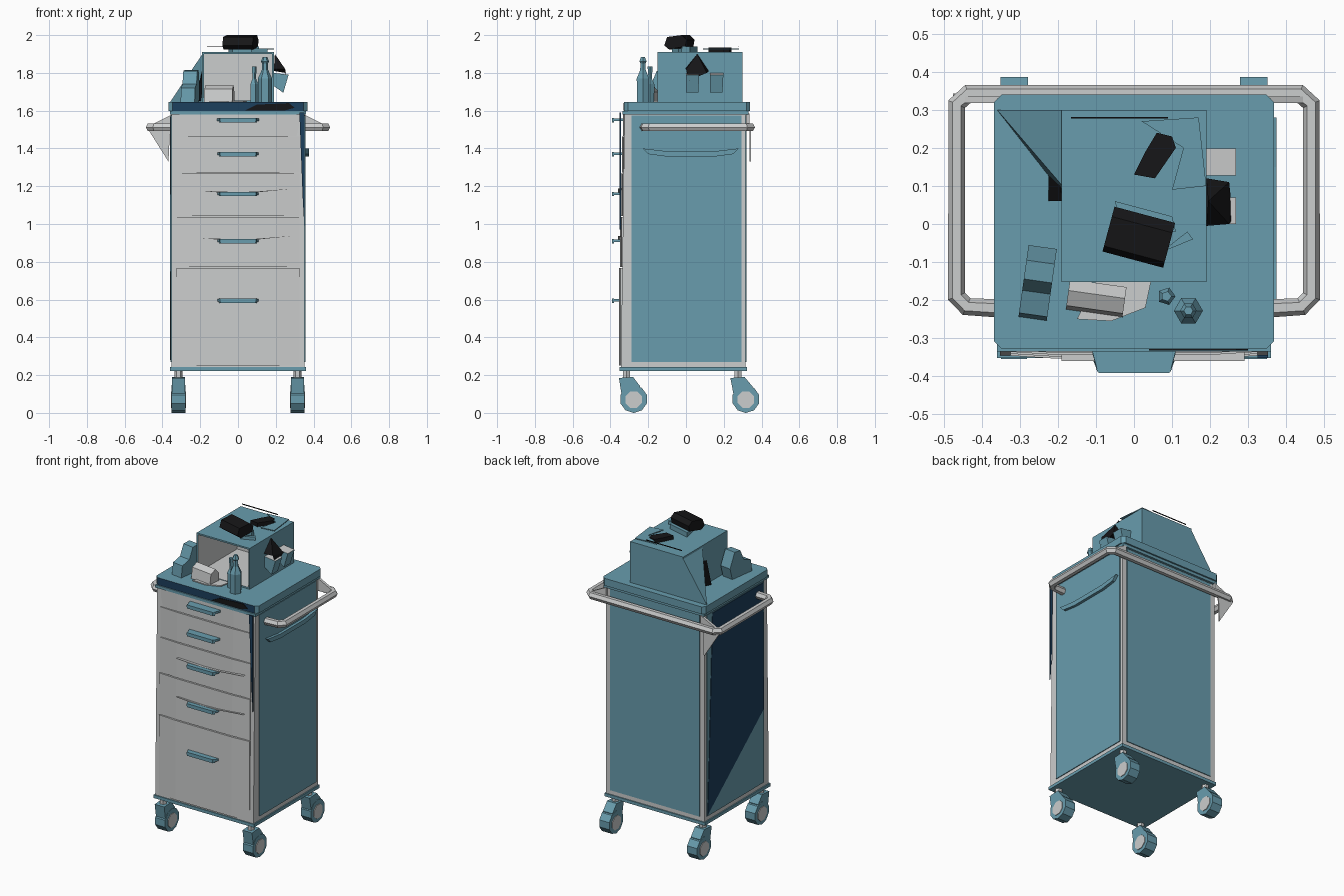
import bpy, bmesh, math
from mathutils import Vector, Matrix

if "Cube" in bpy.data.objects:
    bpy.data.objects.remove(bpy.data.objects["Cube"])


def material(name, rgb):
    m = bpy.data.materials.new(name)
    m.diffuse_color = (*rgb, 1)
    m.use_nodes = True
    m.node_tree.nodes["Principled BSDF"].inputs["Base Color"].default_value = m.diffuse_color
    return m


TEAL = material("teal_blue", (0.14, 0.335, 0.42))
GREY = material("light_grey", (0.60, 0.61, 0.61))
NAVY = material("dark_navy", (0.012, 0.05, 0.11))
BLACK = material("black", (0.008, 0.008, 0.009))


def mesh(name, verts, faces, *mats):
    me = bpy.data.meshes.new(name)
    me.from_pydata(verts, [], faces)
    ob = bpy.data.objects.new(name, me)
    bpy.context.collection.objects.link(ob)
    for m in mats:
        me.materials.append(m)
    bm = bmesh.new()
    bm.from_mesh(me)
    bmesh.ops.recalc_face_normals(bm, faces=bm.faces)
    bm.to_mesh(me)
    bm.free()
    return ob


def prism(name, pts, axis, lo, hi, *mats):
    """Extrude a 2D outline along an axis (outline uses the other two axes in order)."""
    def put(p, d):
        v = list(p)
        v.insert(axis, d)
        return v
    n = len(pts)
    verts = [put(p, lo) for p in pts] + [put(p, hi) for p in pts]
    faces = [list(range(n))[::-1], list(range(n, 2 * n))]
    faces += [(i, (i + 1) % n, n + (i + 1) % n, n + i) for i in range(n)]
    return mesh(name, verts, faces, *mats)


def box(name, x0, x1, y0, y1, z0, z1, *mats):
    return prism(name, [(x0, y0), (x1, y0), (x1, y1), (x0, y1)], 2, z0, z1, *mats)


def turn(ob, centre, angle, axis='Z'):
    c = Vector(centre)
    ob.data.transform(Matrix.Translation(c) @ Matrix.Rotation(angle, 4, axis) @ Matrix.Translation(-c))


def lathe(name, profile, x, y, sides, mat):
    verts, faces = [], []
    for r, z in profile:
        verts += [(x + r * math.cos(2 * math.pi * i / sides),
                   y + r * math.sin(2 * math.pi * i / sides), z) for i in range(sides)]
    for k in range(len(profile) - 1):
        for i in range(sides):
            j = (i + 1) % sides
            faces.append((k * sides + i, k * sides + j, (k + 1) * sides + j, (k + 1) * sides + i))
    faces += [list(range(sides)), list(range(len(verts) - sides, len(verts)))]
    return mesh(name, verts, faces, mat)


def by_rule(ob, rule):
    for p in ob.data.polygons:
        p.material_index = rule(p)


def ring(cy, cz, r, n):
    return [(cy + r * math.cos(2 * math.pi * (i + .5) / n), cz + r * math.sin(2 * math.pi * (i + .5) / n))
            for i in range(n)]


# Cabinet body with a front that leans out slightly at the bottom
prism("cabinet_body", [(-0.345, 0.24), (0.315, 0.24), (0.315, 1.6), (-0.325, 1.6)], 0, -0.352, 0.352, GREY)
box("base_plate", -0.36, 0.36, -0.352, 0.322, 0.222, 0.242, TEAL)
box("right_panel", 0.35, 0.357, -0.288, 0.295, 0.27, 1.575, TEAL)
box("left_panel", -0.357, -0.35, -0.288, 0.295, 0.27, 1.575, TEAL)
box("back_panel", -0.32, 0.32, 0.31, 0.32, 0.27, 1.575, TEAL)
prism("left_panel_dark", [(0.29, 0.28), (-0.285, 0.75), (-0.275, 1.57), (0.24, 1.57)], 0, -0.36, -0.356, NAVY)
prism("front_edge_dark", [(0.325, 1.59), (0.352, 1.59), (0.352, 0.97), (0.342, 1.15)], 1, -0.352, -0.344, NAVY)

# Drawer fronts, slightly bowed, each with a ledge pull
edges = [0.25, 0.77, 1.04, 1.27, 1.465, 1.592]
pulls = [0.595, 0.91, 1.16, 1.37, 1.55]
for i, zp in enumerate(pulls):
    z0, z1 = edges[i] + 0.002, edges[i + 1] - 0.002
    lean = -0.02 * (1 - i / 4)
    f = -0.326 + lean
    w = 0.325
    prism(f"drawer_front_{i+1}", [(-w, -0.31), (-w, f), (-0.2, f - 0.008), (0.2, f - 0.008), (w, f), (w, -0.31)],
          2, z0, z1, GREY)
    prism(f"drawer_pull_{i+1}", [(-0.112, f), (-0.095, -0.39), (0.095, -0.39), (0.112, f)],
          2, zp - 0.006, zp + 0.008, TEAL)
    prism(f"drawer_pull_lip_{i+1}", [(-0.1, -0.381), (-0.092, -0.391), (0.092, -0.391), (0.1, -0.381)],
          2, zp - 0.013, zp + 0.01, TEAL)

# Thin bowed grey ledges on the middle drawers
for z in (0.925, 1.175):
    prism("drawer_ledge", [(-0.19, z), (0.0, z - 0.018), (0.29, z + 0.012), (0.1, z - 0.003), (0.0, z - 0.006)],
          1, -0.36, -0.335, GREY)

# Worktop: dark front edge, chamfered corners
X, F, B, c = 0.368, -0.328, 0.34, 0.02
outline = [(-X, F + c), (-X + c, F), (X - c, F), (X, F + c), (X, B - c), (X - c, B), (-X + c, B), (-X, B - c)]
box("worktop_rim", -0.36, 0.36, -0.335, 0.33, 1.58, 1.598, TEAL)
top = prism("worktop", outline, 2, 1.598, 1.645, TEAL, NAVY)
by_rule(top, lambda p: 1 if p.normal.y < -0.9 else 0)
prism("worktop_edge_dark", [(0.04, 1.602), (0.25, 1.602), (0.3, 1.615), (0.27, 1.64), (0.1, 1.632)],
      1, F - 0.004, F + 0.002, BLACK)

# Wrap-around push rail
half = [(0.35, -0.222), (0.44, -0.217), (0.466, -0.19), (0.466, 0.315), (0.435, 0.343)]
path = half + [(-x, y) for x, y in reversed(half)]
cu = bpy.data.curves.new("push_rail", 'CURVE')
cu.dimensions = '3D'
cu.bevel_depth = 0.024
cu.bevel_resolution = 1
cu.use_fill_caps = True
sp = cu.splines.new('POLY')
sp.use_smooth = False
sp.points.add(len(path) - 1)
for p, (x, y) in zip(sp.points, path):
    p.co = (x, y, 1.512, 1)
cu.materials.append(GREY)
rail = bpy.data.objects.new("push_rail", cu)
bpy.context.collection.objects.link(rail)
bpy.context.view_layer.objects.active = rail
rail.select_set(True)
bpy.ops.object.convert(target='MESH')
for s in (-1, 1):
    prism("rail_gusset", [(s * 0.34, 1.585), (s * 0.46, 1.525), (s * 0.46, 1.5), (s * 0.34, 1.5)],
          1, 0.318, 0.335, GREY)
prism("rail_brace", [(-0.475, 1.5), (-0.36, 1.5), (-0.368, 1.33)], 1, 0.335, 0.343, GREY)

# Sagging tray lip on the right side
prism("side_lip", [(-0.23, 1.4), (-0.2, 1.37), (-0.1, 1.357), (0.15, 1.357), (0.25, 1.37), (0.28, 1.4),
                   (0.15, 1.385), (-0.1, 1.385)], 0, 0.355, 0.375, TEAL)

# Casters
for sx in (-1, 1):
    for ys, yw in ((-0.315, -0.277), (0.275, 0.317)):
        x = sx * 0.315
        lathe("caster_stem", [(0.022, 0.17), (0.022, 0.225)], x, ys, 6, GREY)
        prism("caster_wheel", ring(yw, 0.073, 0.0735, 10), 0, x - 0.036, x + 0.036, TEAL)
        prism("caster_fork", [(ys - 0.04, 0.185), (ys + 0.035, 0.19), (yw + 0.035, 0.14), (yw + 0.02, 0.07),
                              (yw - 0.06, 0.07)], 0, x - 0.034, x + 0.034, TEAL)
        prism("caster_hub", ring(yw, 0.07, 0.047, 8), 0, x - 0.04, x + 0.04, GREY)

# Open-front cabinet on the worktop
cab = box("top_cabinet", -0.19, 0.19, -0.152, 0.3, 1.645, 1.91, TEAL, GREY)
bm = bmesh.new()
bm.from_mesh(cab.data)
bm.normal_update()
front = [f for f in bm.faces if f.normal.y < -0.9]
bmesh.ops.inset_region(bm, faces=front, thickness=0.014)
ext = bmesh.ops.extrude_discrete_faces(bm, faces=front)
inner = ext["faces"][0]
bmesh.ops.translate(bm, verts=inner.verts, vec=(0, 0.4, 0))
inner.material_index = 1
for e in inner.edges:
    for f in e.link_faces:
        f.material_index = 1
bm.to_mesh(cab.data)
bm.free()
# Sloping wedge at its back left corner
mesh("cabinet_wedge", [(-0.36, 0.3, 1.645), (-0.188, 0.3, 1.645), (-0.188, 0.3, 1.9), (-0.188, 0.08, 1.645),
                       (-0.188, 0.1, 1.9)], [(0, 1, 2), (0, 2, 4), (0, 4, 3), (0, 3, 1), (1, 3, 4, 2)], TEAL)
mesh("left_dark_clip", [(-0.225, 0.15, 1.67), (-0.225, 0.06, 1.65), (-0.19, 0.06, 1.80), (-0.195, 0.15, 1.82),
                        (-0.19, 0.1, 1.65)], [(0, 1, 4), (1, 2, 4), (0, 4, 3), (0, 3, 2, 1), (4, 2, 3)], BLACK)

# Two holders on the right of the cabinet, with a dark clip above
for y in (0.0, 0.128):
    h = mesh("side_holder", [(0.19, y, 1.73), (0.24, y, 1.695), (0.24, y + 0.065, 1.695), (0.19, y + 0.065, 1.73),
                             (0.19, y, 1.8), (0.268, y, 1.79), (0.268, y + 0.07, 1.79), (0.19, y + 0.07, 1.8)],
             [(0, 1, 2, 3), (0, 1, 5, 4), (1, 2, 6, 5), (2, 3, 7, 6), (4, 5, 6, 7)], TEAL, GREY)
    by_rule(h, lambda p: 1 if p.normal.z > 0.8 else 0)
mesh("dark_clip", [(0.19, -0.005, 1.82), (0.25, 0.0, 1.82), (0.25, 0.11, 1.80), (0.19, 0.12, 1.81),
                   (0.195, 0.06, 1.90), (0.26, 0.015, 1.76)],
     [(0, 1, 4), (1, 2, 4), (2, 3, 4), (0, 3, 2, 1), (1, 5, 2)], BLACK)

# Dark device lying on the cabinet, with cable, flat sheet and teal offcuts
d = prism("device_body", [(-0.06, 1.945), (-0.035, 1.925), (0.055, 1.94), (0.062, 1.975), (0.035, 2.0),
                          (-0.045, 1.99)], 0, -0.08, 0.085, BLACK)
turn(d, (0, 0, 1.96), math.radians(-15))
d.data.transform(Matrix.Translation((0.01, -0.035, 0)))
prism("device_stand", [(-0.05, 0.06), (0.1, 0.02), (0.11, -0.02), (-0.03, -0.03)], 2, 1.908, 1.94, TEAL)
prism("dark_pad", [(0.0, 0.13), (0.055, 0.12), (0.11, 0.2), (0.1, 0.23), (0.06, 0.24), (0.03, 0.19)],
      2, 1.91, 1.935, BLACK)
box("cable", -0.165, 0.09, 0.277, 0.281, 1.936, 1.941, BLACK)
prism("thin_sheet", [(0.02, 0.27), (0.17, 0.28), (0.19, 0.1), (0.1, 0.09), (0.13, 0.2)], 2, 1.925, 1.93, TEAL)
prism("small_wedge", [(0.07, -0.075), (0.14, -0.02), (0.155, -0.04)], 2, 1.908, 1.93, TEAL)

# Bottles and supplies on the worktop
lathe("tall_bottle", [(0.036, 1.645), (0.038, 1.77), (0.017, 1.815), (0.015, 1.85), (0.022, 1.86), (0.012, 1.885)],
      0.143, -0.228, 6, TEAL)
lathe("slim_bottle", [(0.022, 1.645), (0.024, 1.74), (0.01, 1.77), (0.014, 1.835)], 0.085, -0.19, 5, TEAL)
p = prism("tissue_pack", [(-0.235, 1.645), (-0.155, 1.645), (-0.155, 1.70), (-0.185, 1.735), (-0.225, 1.715)],
          0, -0.175, -0.025, GREY)
turn(p, (-0.1, -0.2, 1.65), math.radians(-8))
prism("folded_cloth", [(-0.15, -0.25), (-0.06, -0.255), (0.03, -0.22), (0.045, -0.15), (-0.1, -0.15)],
      2, 1.644, 1.652, GREY)
t = prism("dispenser", [(-0.25, 1.645), (-0.08, 1.645), (-0.06, 1.72), (-0.1, 1.815), (-0.15, 1.81),
                        (-0.18, 1.74), (-0.24, 1.72)], 0, -0.29, -0.215, TEAL)
turn(t, (-0.25, -0.15, 1.65), math.radians(-8))
